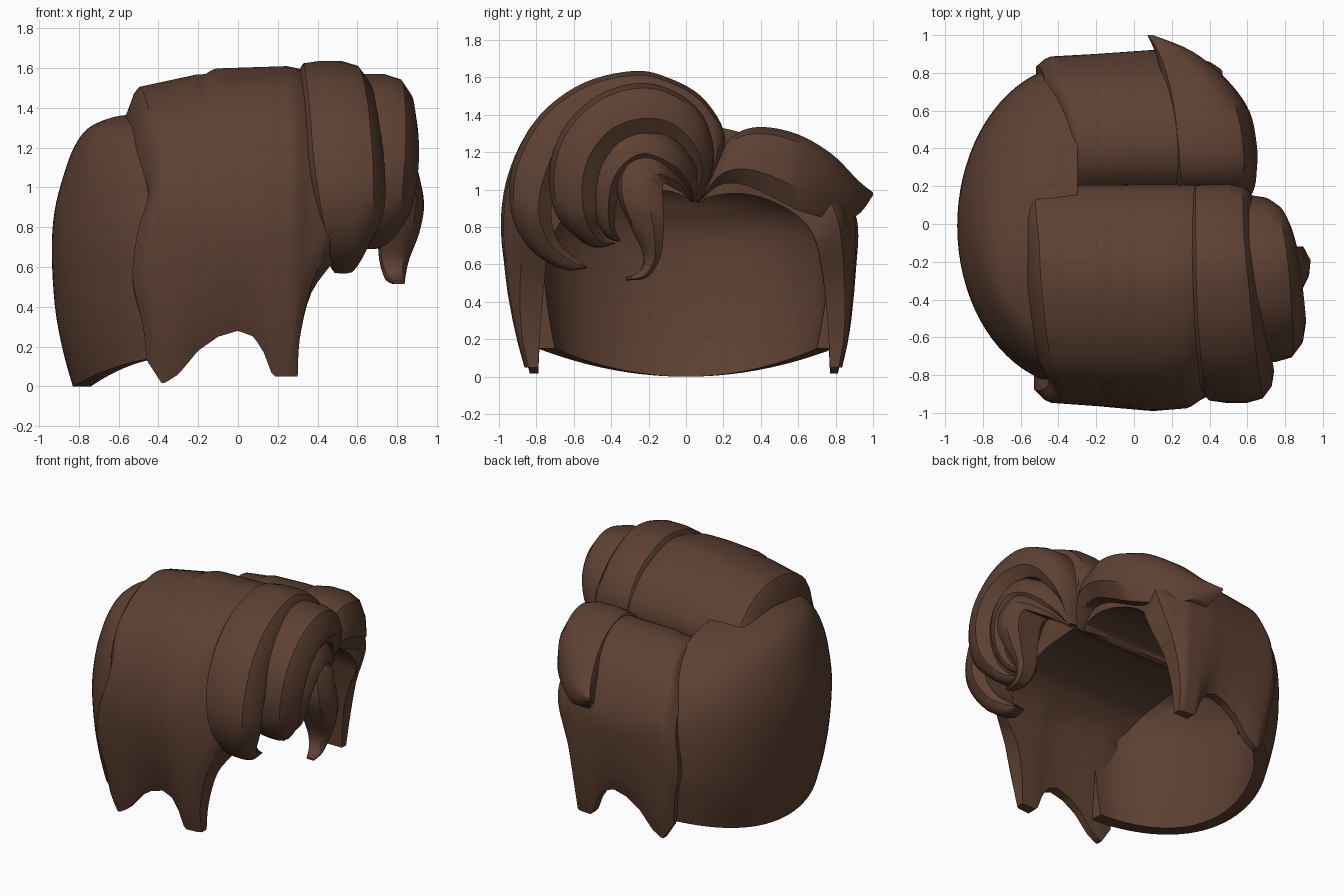
import bpy, bmesh, math

brown = bpy.data.materials.new("dark brown hair")
brown.diffuse_color = (0.11, 0.052, 0.032, 1)


def table(pairs, x):
    """Linear lookup in sorted (x, value) pairs."""
    if x <= pairs[0][0]:
        return pairs[0][1]
    for (a, u), (b, v) in zip(pairs, pairs[1:]):
        if x <= b:
            return u + (v - u) * (x - a) / (b - a)
    return pairs[-1][1]


def sample(st, per=5):
    """Catmull-Rom through stations of any width."""
    out = []
    for i in range(len(st) - 1):
        p0, p1, p2, p3 = st[max(i - 1, 0)], st[i], st[i + 1], st[min(i + 2, len(st) - 1)]
        for k in range(per):
            t = k / per
            out.append([0.5 * (2 * b + (c - a) * t + (2 * a - 5 * b + 4 * c - d) * t * t
                               + (3 * b - a - 3 * c + d) * t ** 3)
                        for a, b, c, d in zip(p0, p1, p2, p3)])
    return out + [list(st[-1])]


def loft(name, rings, angle=35):
    """Skin closed rings (even point count) and cap both ends with quads."""
    bm = bmesh.new()
    vs = [[bm.verts.new(p) for p in r] for r in rings]
    n = len(vs[0])
    for a, b in zip(vs, vs[1:]):
        for j in range(n):
            k = (j + 1) % n
            bm.faces.new((a[j], a[k], b[k], b[j]))
    for r in (vs[0], vs[-1]):
        for j in range(n // 2 - 1):
            bm.faces.new((r[j], r[j + 1], r[n - 2 - j], r[n - 1 - j]))
    bmesh.ops.remove_doubles(bm, verts=bm.verts, dist=0.0004)
    bmesh.ops.recalc_face_normals(bm, faces=bm.faces)
    me = bpy.data.meshes.new(name)
    bm.to_mesh(me)
    bm.free()
    me.materials.append(brown)
    ob = bpy.data.objects.new(name, me)
    bpy.context.collection.objects.link(ob)
    bpy.ops.object.select_all(action='DESELECT')
    ob.select_set(True)
    bpy.context.view_layer.objects.active = ob
    bpy.ops.object.shade_smooth_by_angle(angle=math.radians(angle))
    return ob


# Cross-section of a lock: (across x, inner-to-outer), chamfered corners
SECTION = [(0.15, 0), (0, 0.25), (0, 0.75), (0.08, 0.95), (0.3, 1),
           (0.62, 1), (0.84, 0.9), (0.97, 0.62), (1, 0.3), (0.85, 0)]


def lock(name, st):
    """Stations: outer y, z, inner y, z, x from, x to."""
    rings = []
    for oy, oz, iy, iz, x0, x1 in sample(st):
        rings.append([(x0 + (x1 - x0) * a, iy + (oy - iy) * b, iz + (oz - iz) * b)
                      for a, b in SECTION])
    loft(name, rings)


# Hem along the side: nape point, ear arch, sideburn
HEM = [(-0.47, 0.15), (-0.38, 0.01), (-0.3, 0.06), (-0.2, 0.18), (-0.1, 0.25), (0, 0.28),
       (0.08, 0.25), (0.13, 0.17), (0.175, 0.05), (0.5, 0.05)]
RISE = [(-0.6, 0.84), (-0.5, 0.87), (-0.35, 0.91), (-0.2, 0.95), (-0.17, 0.945),
        (-0.12, 0.985), (0.25, 1), (0.32, 0.98), (0.5, 0.84)]
WIDE = [(-0.6, 0.94), (-0.5, 0.955), (-0.2, 0.975), (0.1, 1), (0.29, 0.985), (0.36, 0.94), (0.5, 0.89)]


def side(name, st, cols=40):
    """Thick half shell, from the parting over and down to the hem."""
    pts = sample(st, 4)
    rings = []
    for i in range(cols + 1):
        f = i / cols
        edge = max(0, 1 - f / 0.06) * 0.3 + max(0, (f - 0.96) / 0.04) * 0.12
        outer, inner = [], []
        for oy, oz, iy, iz, x0, x1 in pts:
            x = x0 + (x1 - x0) * f
            hem = table(HEM, x)
            if oz > 0.8:
                oz = 0.8 + (oz - 0.8) * table(RISE, x)
            oy = 0.08 + (oy - 0.08) * table(WIDE, x)
            oy, oz = oy + (iy - oy) * edge, oz + (iz - oz) * edge
            fit = lambda z: hem + z * (1 - hem / 0.85) if z < 0.85 else z
            outer.append((x, oy, fit(oz)))
            inner.append((x, iy, fit(iz)))
        rings.append(outer + inner[::-1])
    loft(name, rings)


# Tall half of the hair, on the -y side of the parting
side("tall_side", [
    (0.08, 0.93, 0.06, 0.92, -0.6, 0.5), (0.19, 1.13, 0, 0.96, -0.6, 0.5),
    (0.2, 1.3, -0.08, 0.99, -0.6, 0.48), (0.08, 1.47, -0.2, 1, -0.6, 0.46),
    (-0.1, 1.57, -0.33, 1, -0.58, 0.45), (-0.3, 1.61, -0.45, 0.97, -0.57, 0.45),
    (-0.58, 1.54, -0.57, 0.92, -0.54, 0.45), (-0.8, 1.38, -0.66, 0.84, -0.5, 0.45),
    (-0.94, 1.12, -0.71, 0.75, -0.45, 0.48), (-0.99, 0.85, -0.74, 0.65, -0.5, 0.5),
    (-0.97, 0.5, -0.76, 0.45, -0.53, 0.37), (-0.92, 0.2, -0.78, 0.2, -0.48, 0.31),
    (-0.87, 0, -0.79, 0, -0.46, 0.3)])

# Low half, on the +y side of the parting
side("low_side", [
    (0.06, 0.93, 0.05, 0.92, -0.32, 0.5), (0.15, 1.12, 0.12, 0.96, -0.33, 0.5),
    (0.28, 1.27, 0.24, 0.98, -0.34, 0.5), (0.44, 1.31, 0.36, 0.97, -0.36, 0.48),
    (0.62, 1.26, 0.5, 0.92, -0.4, 0.46), (0.78, 1.13, 0.62, 0.84, -0.46, 0.45),
    (0.88, 0.95, 0.68, 0.75, -0.48, 0.47), (0.92, 0.78, 0.71, 0.65, -0.5, 0.45),
    (0.91, 0.5, 0.74, 0.45, -0.52, 0.36), (0.88, 0.2, 0.76, 0.2, -0.48, 0.31),
    (0.84, 0, 0.77, 0, -0.46, 0.3)])

# Back of the head: z, depth behind x=-0.3, half width, y centre, inner z
BACK = [(1.37, 0.18, 0.02, -0.2, 1.06), (1.355, 0.32, 0.22, -0.19, 1.05),
        (1.3, 0.45, 0.45, -0.16, 1.02), (1.2, 0.525, 0.63, -0.1, 0.97),
        (1.05, 0.58, 0.76, -0.05, 0.88), (0.88, 0.622, 0.82, -0.02, 0.78),
        (0.68, 0.636, 0.85, -0.01, 0.64), (0.4, 0.62, 0.845, 0, 0.4),
        (0.18, 0.58, 0.82, 0, 0.18), (0, 0.53, 0.79, 0, 0)]
rings = []
for i in range(41):
    th = math.radians(-90 + 180 * i / 40)
    c, s = math.cos(th), math.sin(th)
    hem = 0.15 * s * s
    outer, inner = [], []
    for z, d, w, yc, zi in sample(BACK, 4):
        up = lambda h: h + hem * (1 - h / 1.37)
        outer.append((-0.3 - d * c, yc + w * s, up(z)))
        inner.append((-0.3 - max(d - 0.09, 0) * c, yc + max(w - 0.09, 0) * s, up(zi)))
    rings.append(outer + inner[::-1])
loft("back_hair", rings)

# Big outer curl of the quiff
lock("outer_curl", [
    (0.08, 0.93, 0.04, 0.93, 0.35, 0.55), (0.19, 1.15, 0.1, 1.1, 0.3, 0.62),
    (0.2, 1.32, 0.08, 1.2, 0.3, 0.63), (0.08, 1.5, 0, 1.3, 0.3, 0.63),
    (-0.1, 1.6, -0.1, 1.38, 0.3, 0.64), (-0.28, 1.635, -0.25, 1.4, 0.3, 0.66),
    (-0.55, 1.57, -0.45, 1.35, 0.31, 0.69), (-0.78, 1.4, -0.62, 1.2, 0.33, 0.72),
    (-0.92, 1.15, -0.7, 1, 0.35, 0.74), (-0.94, 0.9, -0.72, 0.85, 0.39, 0.73),
    (-0.84, 0.69, -0.68, 0.72, 0.44, 0.66), (-0.66, 0.575, -0.6, 0.64, 0.47, 0.6),
    (-0.53, 0.58, -0.53, 0.585, 0.5, 0.57)])

# Second curl
lock("middle_curl", [
    (0.07, 0.94, 0.04, 0.94, 0.4, 0.6), (0.15, 1.15, 0.06, 1.08, 0.45, 0.72),
    (0.1, 1.38, 0.02, 1.18, 0.5, 0.8), (-0.05, 1.52, -0.08, 1.28, 0.5, 0.85),
    (-0.25, 1.57, -0.22, 1.3, 0.5, 0.88), (-0.48, 1.5, -0.36, 1.25, 0.5, 0.9),
    (-0.66, 1.32, -0.45, 1.13, 0.5, 0.91), (-0.73, 1.1, -0.48, 1, 0.5, 0.9),
    (-0.7, 0.88, -0.48, 0.88, 0.5, 0.87), (-0.58, 0.74, -0.47, 0.79, 0.55, 0.8),
    (-0.48, 0.69, -0.43, 0.73, 0.6, 0.73), (-0.38, 0.71, -0.38, 0.715, 0.63, 0.67)])

# Third curl
lock("inner_curl", [
    (0.06, 0.94, 0.03, 0.94, 0.42, 0.6), (0.07, 1.08, 0, 1, 0.45, 0.7),
    (-0.04, 1.25, -0.08, 1.08, 0.5, 0.82), (-0.22, 1.34, -0.22, 1.13, 0.5, 0.87),
    (-0.4, 1.28, -0.3, 1.08, 0.5, 0.88), (-0.51, 1.1, -0.35, 1, 0.5, 0.87),
    (-0.5, 0.9, -0.38, 0.88, 0.55, 0.84), (-0.44, 0.76, -0.38, 0.79, 0.6, 0.78),
    (-0.36, 0.72, -0.35, 0.73, 0.64, 0.7)])

# Loose forelock hanging at the very front
lock("forelock", [
    (0.04, 0.94, 0.03, 0.93, 0.45, 0.6), (-0.01, 1.09, -0.02, 0.98, 0.5, 0.72),
    (-0.14, 1.19, -0.09, 1.02, 0.55, 0.85), (-0.27, 1.2, -0.12, 1.03, 0.6, 0.89),
    (-0.36, 1.1, -0.125, 0.98, 0.65, 0.92), (-0.36, 0.95, -0.12, 0.88, 0.68, 0.935),
    (-0.29, 0.79, -0.12, 0.76, 0.7, 0.91), (-0.23, 0.65, -0.14, 0.63, 0.71, 0.86),
    (-0.25, 0.565, -0.21, 0.53, 0.74, 0.84), (-0.325, 0.53, -0.32, 0.515, 0.78, 0.84)])

# Swept lock on the low side, ending in a flicked tip
lock("swept_lock", [
    (0.08, 0.93, 0.06, 0.92, 0.25, 0.55), (0.17, 1.18, 0.17, 1.02, 0.22, 0.63),
    (0.27, 1.3, 0.29, 1.03, 0.21, 0.65), (0.41, 1.335, 0.42, 0.98, 0.2, 0.65),
    (0.6, 1.295, 0.6, 0.89, 0.18, 0.61), (0.78, 1.19, 0.76, 0.85, 0.15, 0.49),
    (0.92, 1.05, 0.91, 0.86, 0.11, 0.31), (1, 0.985, 1, 0.97, 0.07, 0.1)])
